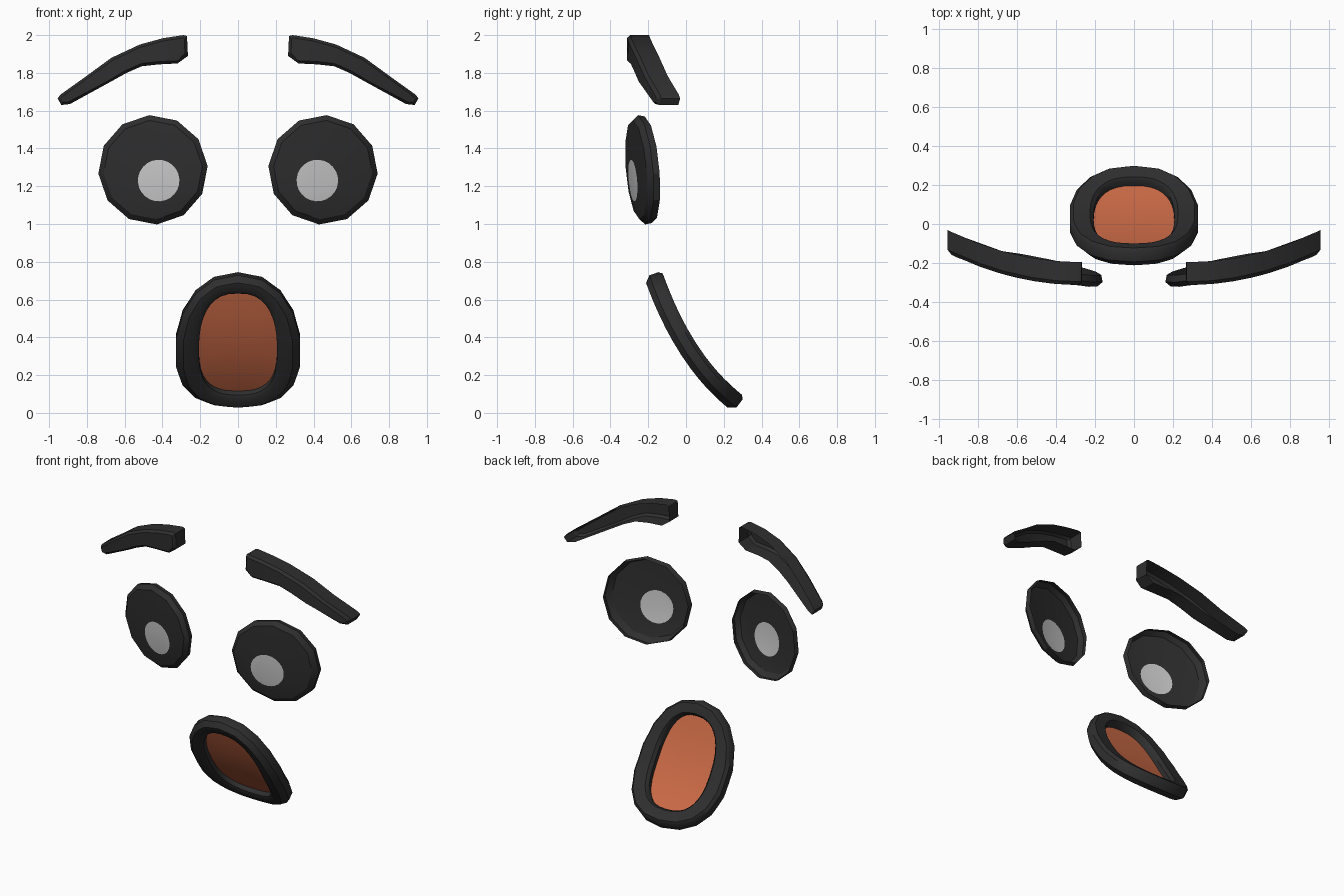
import bpy, math
from mathutils import Vector

if "Cube" in bpy.data.objects:
    bpy.data.objects.remove(bpy.data.objects["Cube"])


def material(name, rgb):
    m = bpy.data.materials.new(name)
    m.diffuse_color = (*rgb, 1)
    m.use_nodes = True
    m.node_tree.nodes["Principled BSDF"].inputs["Base Color"].default_value = m.diffuse_color
    return m


DARK = material("charcoal", (0.028, 0.028, 0.028))
GREY = material("light grey", (0.60, 0.60, 0.60))
ORANGE = material("burnt orange", (0.60, 0.145, 0.062))


def loft(rings, first=0):
    """Quads between successive closed rings of equal length."""
    n = len(rings[0])
    return [(k * n + j, k * n + (j + 1) % n, (k + 1) * n + (j + 1) % n, (k + 1) * n + j)
            for k in range(len(rings) - 1) for j in range(n)]


def build(name, verts, faces, mats, mirror=False, angle=30):
    me = bpy.data.meshes.new(name)
    me.from_pydata([tuple(v) for v in verts], [], faces)
    for m in mats:
        me.materials.append(m)
    ob = bpy.data.objects.new(name, me)
    bpy.context.collection.objects.link(ob)
    if mirror:
        ob.modifiers.new("Mirror", 'MIRROR')
    bpy.ops.object.select_all(action='DESELECT')
    ob.select_set(True)
    bpy.context.view_layer.objects.active = ob
    bpy.ops.object.shade_smooth_by_angle(angle=math.radians(angle))
    return ob


def with_midpoints(pts):
    """Keep a coarse polygon but give it twice the points."""
    out = []
    for i, p in enumerate(pts):
        q = pts[(i + 1) % len(pts)]
        out += [p, tuple((a + b) / 2 for a, b in zip(p, q))]
    return out


# Eyes: open-backed twelve-sided dishes with a round pupil cut into the front
def eye_point(x, z, depth):
    return (x, depth + 0.21 * (x - 0.45) - 0.08 * (z - 1.287), z)


def eye_ring(cx, cz, r, depth, n, turn):
    return [eye_point(cx + r * math.cos(2 * math.pi * i / n + turn),
                      cz + r * math.sin(2 * math.pi * i / n + turn), depth)
            for i in range(n)]


TURN = math.radians(-4)
rings = [with_midpoints(eye_ring(0.45, 1.287, r, d, 12, TURN))
         for r, d in ((0.283, -0.20), (0.29, -0.235), (0.262, -0.264))]
rings.append(eye_ring(0.42, 1.23, 0.11, -0.28, 24, TURN))
faces = loft(rings)
faces.append(tuple(range(72, 96)))
eyes = build("eyes", sum(rings, []), faces, [DARK, GREY], mirror=True)
eyes.data.polygons[len(faces) - 1].material_index = 1

# Eyebrows: curved, tapering, open-backed strips with a bevelled front
TOP = [(.27, 1.995), (.29, 2.0), (.40, 1.983), (.52, 1.95),
       (.67, 1.88), (.80, 1.785), (.94, 1.685), (.955, 1.665)]
BOTTOM = [(.265, 1.89), (.32, 1.85), (.42, 1.845), (.51, 1.835),
          (.59, 1.80), (.68, 1.75), (.89, 1.635), (.935, 1.63)]


def brow_y(x, depth):
    return depth + 0.36 * (x - 0.28) ** 2


def inset(pts, others, amount):
    out = []
    for i, (p, q) in enumerate(zip(pts, others)):
        p, q = Vector(p), Vector(q)
        p += (q - p).normalized() * min(amount, (q - p).length * 0.3)
        if i == 0:
            p += Vector((0.015, 0))
        if i == len(pts) - 1:
            p += Vector((-0.015, 0.006))
        out.append(tuple(p))
    return out


outer = BOTTOM + TOP[::-1]
inner = inset(BOTTOM, TOP, 0.015) + inset(TOP, BOTTOM, 0.015)[::-1]
rings = [[(x, brow_y(x, d), z) for x, z in pts]
         for pts, d in ((outer, -0.195), (outer, -0.295), (inner, -0.312))]
n = len(outer)
faces = loft(rings)
for i in range(len(TOP) - 1):
    faces.append((2 * n + i, 2 * n + i + 1, 3 * n - 2 - i, 3 * n - 1 - i))
build("eyebrows", sum(rings, []), faces, [DARK], mirror=True)

# Mouth: laid out on a curved sheet that sweeps back towards the bottom
A, B, C = Vector((-0.175, 0.735)), Vector((-0.01, 0.2625)), Vector((0.28, 0.045))


def sheet(x, t, d):
    p = A * (1 - t) ** 2 + B * 2 * t * (1 - t) + C * t * t
    tan = ((B - A) * (1 - t) + (C - B) * t).normalized()
    p += Vector((-tan.y, tan.x)) * d      # positive d is towards the back
    return (x, p.x, p.y)


def oval(n, half_x, mid, half_t, power):
    def f(v):
        return math.copysign(abs(v) ** (2 / power), v)
    return [(-half_x * f(math.sin(2 * math.pi * i / n)),
             mid - half_t * f(math.cos(2 * math.pi * i / n))) for i in range(n)]


lip_out = with_midpoints(oval(18, 0.333, 0.5, 0.5, 2.25))
lip_in = oval(36, 0.207, 0.475, 0.375, 2.6)

# Lips: closed ring with a rounded section (share from inner to outer, depth)
SECTION = [(0, -.03), (.2, -.047), (.68, -.05), (1, -.02), (1, .03),
           (.85, .05), (.15, .05), (0, .03)]
rings = [[sheet(a[0] + (b[0] - a[0]) * s, a[1] + (b[1] - a[1]) * s, d)
          for a, b in zip(lip_in, lip_out)] for s, d in SECTION]
rings.reverse()
faces = loft(rings)
last = (len(rings) - 1) * 36
faces += [(last + j, last + (j + 1) % 36, (j + 1) % 36, j) for j in range(36)]
lips = build("lips", sum(rings, []), faces, [DARK], angle=40)
# make the closed ring face outwards
import bmesh
bm = bmesh.new()
bm.from_mesh(lips.data)
bmesh.ops.recalc_face_normals(bm, faces=bm.faces)
bm.to_mesh(lips.data)
bm.free()

# Mouth lining: thin curved sheet halfway through the lips
rings = [[sheet(x * s, 0.475 + (t - 0.475) * s, 0.0) for x, t in lip_in]
         for s in (1, 0.75, 0.5, 0.25)]
faces = loft(rings)
verts = sum(rings, []) + [sheet(0, 0.475, 0)]
faces += [(108 + j, 108 + (j + 1) % 36, 144) for j in range(36)]
build("mouth_lining", verts, faces, [ORANGE])
